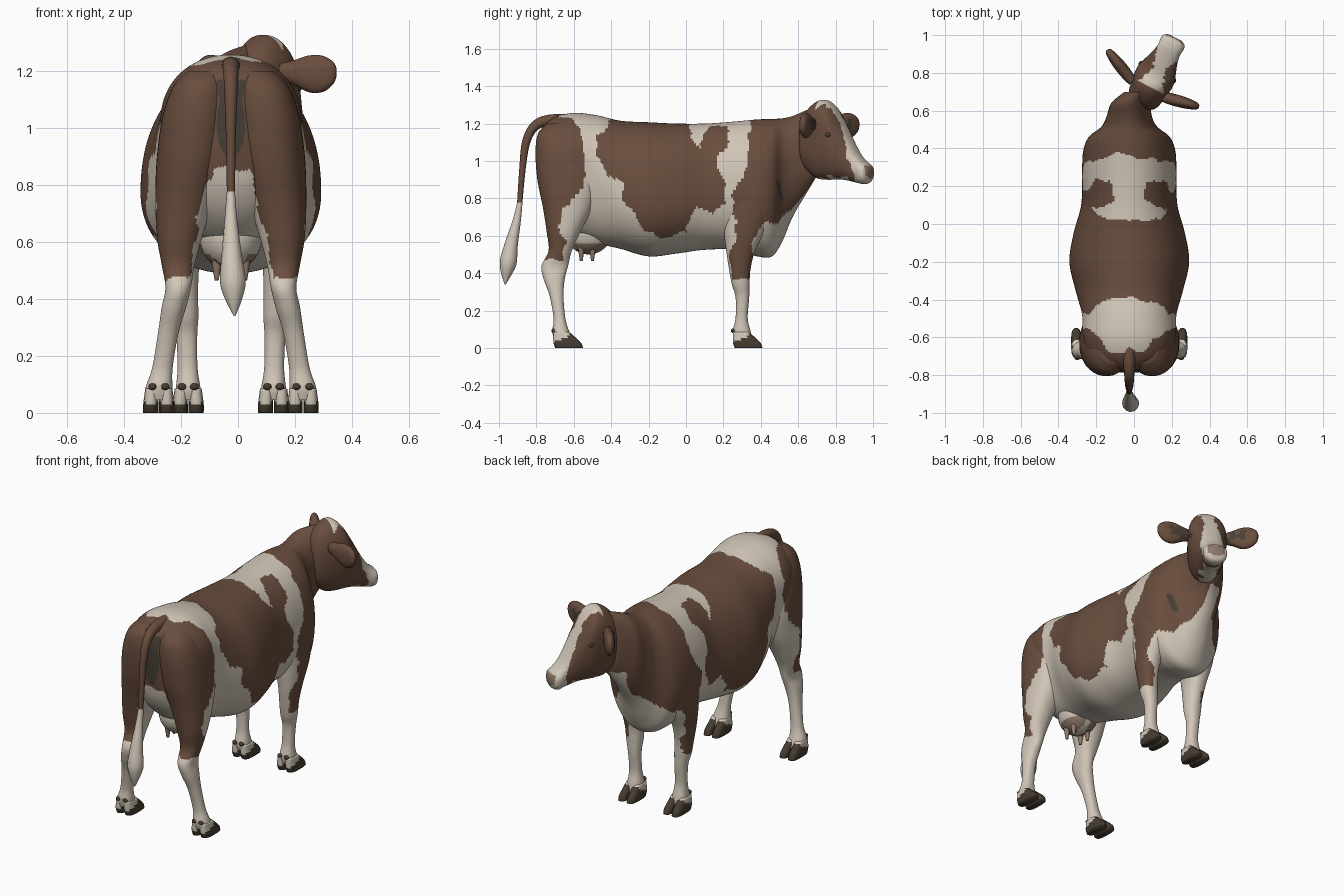
import bpy, bmesh, math
from mathutils import Matrix, Vector, noise

if "Cube" in bpy.data.objects:
    bpy.data.objects.remove(bpy.data.objects["Cube"])

MID = -0.025  # x of the body's plane of symmetry


def material(name, rgb):
    m = bpy.data.materials.new(name)
    m.use_nodes = True
    m.diffuse_color = (*rgb, 1)
    bsdf = m.node_tree.nodes["Principled BSDF"]
    bsdf.inputs["Base Color"].default_value = (*rgb, 1)
    bsdf.inputs["Roughness"].default_value = 0.9
    return m


BROWN, WHITE, HOOF, NOSE, DARK = range(5)
MATS = [material("brown coat", (0.14, 0.074, 0.047)),
        material("cream coat", (0.64, 0.57, 0.48)),
        material("dark hoof", (0.06, 0.045, 0.03)),
        material("nose skin", (0.27, 0.19, 0.14)),
        material("dark skin", (0.06, 0.049, 0.035))]


def finish(name, bm, rule, matrix, smooth=True):
    """Colour the faces by rule, then place the mesh in the scene."""
    bmesh.ops.recalc_face_normals(bm, faces=bm.faces)
    for f in bm.faces:
        f.material_index = rule(f.calc_center_median(), f.normal) if callable(rule) else rule
        f.smooth = smooth
    bm.transform(matrix)
    mesh = bpy.data.meshes.new(name)
    bm.to_mesh(mesh)
    bm.free()
    for m in MATS:
        mesh.materials.append(m)
    bpy.context.collection.objects.link(bpy.data.objects.new(name, mesh))


def spline(rows, steps):
    """Catmull-Rom through the stations."""
    rows = [Vector(r) for r in rows]
    out = []
    for i in range(len(rows) - 1):
        a, b, c, d = rows[max(i - 1, 0)], rows[i], rows[i + 1], rows[min(i + 2, len(rows) - 1)]
        for k in range(steps):
            t = k / steps
            out.append(b + (c - a) * (t / 2) + (a * 2 - b * 5 + c * 4 - d) * (t * t / 2)
                       + (b * 3 - a - c * 3 + d) * (t ** 3 / 2))
    return out + [rows[-1]]


def loft(name, rows, rule, axis="y", n=40, steps=8, power=0.9, matrix=Matrix()):
    """Rows are: place on axis, low, high, centre x, half width, height of widest point (0-1)."""
    bm = bmesh.new()
    rings = []
    for t, lo, hi, cx, hw, frac in spline(rows, steps):
        mid = lo + (hi - lo) * frac
        ring = []
        for k in range(n):
            ang = math.tau * (k + 0.5) / n
            c, s = (math.copysign(abs(v) ** power, v) for v in (math.cos(ang), math.sin(ang)))
            v = mid + s * (hi - mid if s > 0 else mid - lo)
            ring.append(bm.verts.new((cx + hw * c, t, v) if axis == "y" else (cx + hw * c, v, t)))
        rings.append(ring)
    for a, b in zip(rings, rings[1:]):
        for k in range(n):
            j = (k + 1) % n
            bm.faces.new((a[k], a[j], b[j], b[k]))
    bm.faces.new(rings[0])
    bm.faces.new(rings[-1])
    finish(name, bm, rule, matrix)


def ball(name, centre, size, rule, matrix=Matrix()):
    bm = bmesh.new()
    bmesh.ops.create_uvsphere(bm, u_segments=28, v_segments=18, radius=1)
    bm.transform(Matrix.Translation(centre) @ Matrix.Diagonal((*size, 1)))
    finish(name, bm, rule, matrix)


# Coat patches as outlines in side view (y, z)
RUMP = [(-.72, 1.3), (-.69, 1.245), (-.61, 1.225), (-.57, 1.18), (-.55, 1.1), (-.53, 1), (-.56, .85),
        (-.66, .75), (-.68, .65), (-.64, .57), (-.66, .47), (-.95, .47), (-.95, 1.3)]
BARREL = [(-.385, 1.3), (-.4, 1.2), (-.44, 1.17), (-.475, 1.13), (-.48, 1.05), (-.44, .95),
          (-.42, .9), (-.33, .9), (-.34, .8), (-.28, .74), (-.24, .63), (-.1, .59), (0, .62),
          (.06, .75), (.15, .72), (.2, .78), (.21, .85), (.18, .97), (.15, 1.03), (.07, 1.08),
          (.02, 1.17), (.02, 1.3)]
SPOT = [(.08, 1.08), (.1, 1.15), (.13, 1.185), (.23, 1.185), (.235, 1.1), (.18, 1.04), (.16, .98)]
SHOULDER = [(.37, 1.4), (.36, 1.2), (.33, 1.1), (.33, .97), (.28, .88), (.25, .83), (.24, .76),
            (.26, .68), (.255, .56), (.235, .5), (.245, .36), (.34, .36), (.345, .52), (.36, .58),
            (.4, .66), (.47, .67), (.55, .76), (.6, .87), (.65, .95), (.8, .9), (.8, 1.4)]


def inside(poly, y, z):
    hit = False
    for (y1, z1), (y2, z2) in zip(poly, poly[1:] + poly[:1]):
        if (z1 > z) != (z2 > z) and y < y1 + (z - z1) * (y2 - y1) / (z2 - z1):
            hit = not hit
    return hit


def coat(c, normal):
    wob = noise.noise_vector(c * 14) * 0.022
    y, z, x = c.y + wob.y, c.z + wob.z, abs(c.x - MID) + wob.x
    # Bare skin under the tail and a fold on the chest
    if c.y < -0.7 and abs(c.x - MID) < 0.015 + 0.12 * (c.z - 0.88) and 0.88 < c.z < 1.17:
        return DARK
    if c.x > 0 and abs(c.y - 0.49 - (0.9 - c.z) * 0.2) < 0.011 and 0.79 < c.z < 0.9:
        return DARK
    # Pale inner thighs and inner forelegs
    if z < 0.85 and y < -0.5 and x < 0.07 + (0.85 - z) * 0.22:
        return WHITE
    if z < 0.72 and y > 0.2 and x < (0.165 if z < 0.57 else 0.11):
        return WHITE
    # Brown neck sides leave a narrow pale throat
    if y > 0.43 and z > 0.67 and x > 0.045 + max(0, 0.78 - z):
        return BROWN
    return BROWN if any(inside(p, y, z) for p in (RUMP, BARREL, SPOT, SHOULDER)) else WHITE


# Trunk and neck
loft("body", [
    (-.785, .9, 1.13, MID, .05, .5),
    (-.76, .78, 1.19, MID, .13, .6),
    (-.7, .68, 1.235, MID, .21, .65),
    (-.6, .6, 1.257, MID, .245, .65),
    (-.48, .56, 1.245, MID, .25, .6),
    (-.35, .53, 1.215, MID, .285, .45),
    (-.2, .49, 1.207, MID, .317, .4),
    (-.05, .505, 1.2, MID, .295, .4),
    (.1, .525, 1.2, MID, .255, .42),
    (.25, .525, 1.21, MID, .25, .45),
    (.38, .49, 1.222, MID, .245, .45),
    (.46, .49, 1.225, MID, .215, .5),
    (.515, .57, 1.228, MID, .148, .55),
    (.57, .7, 1.24, MID, .12, .55),
    (.64, .82, 1.27, -.015, .105, .55),
    (.7, .92, 1.29, .03, .08, .5)], coat, n=120, steps=16, power=0.94)

# Legs: rows run from the hoof up
HIND = [(.045, -.705, -.605, .253, .05, .5), (.09, -.715, -.625, .252, .047, .5),
        (.16, -.708, -.645, .24, .036, .5), (.28, -.73, -.655, .22, .036, .5),
        (.37, -.762, -.648, .2, .043, .5), (.44, -.772, -.63, .185, .045, .4),
        (.52, -.735, -.61, .185, .058, .5), (.62, -.745, -.565, .18, .08, .5),
        (.75, -.765, -.5, .162, .103, .5), (.9, -.795, -.46, .138, .122, .5),
        (1.05, -.805, -.5, .12, .118, .5), (1.15, -.79, -.55, .105, .095, .5),
        (1.2, -.74, -.6, .09, .06, .5)]
FORE = [(.045, .26, .355, .15, .046, .5), (.09, .25, .345, .15, .043, .5),
        (.16, .265, .33, .152, .035, .5), (.27, .265, .338, .155, .037, .5),
        (.34, .245, .34, .16, .046, .5), (.42, .23, .345, .165, .05, .5),
        (.52, .215, .37, .17, .06, .5), (.65, .2, .43, .165, .08, .5),
        (.8, .19, .46, .16, .088, .5), (.95, .23, .43, .155, .08, .5),
        (1.05, .29, .38, .14, .04, .5)]


def leg(prefix, rows, side, heel):
    loft(prefix + "_leg", [(t, lo, hi, MID + side * cx, hw, f) for t, lo, hi, cx, hw, f in rows],
         coat, axis="z", n=48, steps=12)
    foot = MID + side * rows[0][3]

    def hoof_coat(c, normal):
        return HOOF if c.z < 0.035 + (c.y - heel) * 0.45 else WHITE

    for toe in (-1, 1):
        x = foot + toe * 0.025
        loft(prefix + "_hoof", [(0, heel, heel + .15, x + toe * .003, .027, .5),
                                (.03, heel - .01, heel + .138, x + toe * .003, .027, .5),
                                (.085, heel - .01, heel + .078, x, .023, .5)],
             hoof_coat, axis="z", n=16, steps=5, power=0.7)
        ball(prefix + "_dewclaw", (foot + toe * .022, heel - .01, .092), (.015, .01, .012), HOOF)


for word, side in (("left", 1), ("right", -1)):
    leg(word + "_hind", HIND, side, -.7)
    leg(word + "_fore", FORE, side, .26)


# Udder and teats
def udder_coat(c, normal):
    patch = c.z + noise.noise(c * 16) * 0.05 < 0.555 and c.y > -0.59
    return NOSE if patch and abs(c.x - MID) > 0.02 else WHITE


ball("udder", (MID, -.52, .615), (.11, .12, .115), udder_coat)
for sx in (-1, 1):
    for y in (-.5, -.56):
        loft("teat", [(.465, y - .008, y + .008, MID + sx * .05, .007, .5),
                      (.5, y - .013, y + .013, MID + sx * .05, .013, .5),
                      (.56, y - .022, y + .022, MID + sx * .05, .022, .5)],
             NOSE, axis="z", n=12, steps=3)


# Tail: bent tube with a long pale tuft
def tube(name, points, mat):
    cu = bpy.data.curves.new(name, "CURVE")
    cu.dimensions = "3D"
    cu.bevel_depth, cu.bevel_resolution, cu.use_fill_caps = 1, 4, True
    sp = cu.splines.new("POLY")
    path = spline(points, 6)
    sp.points.add(len(path) - 1)
    for p, (x, y, z, r) in zip(sp.points, path):
        p.co, p.radius = (x, y, z, 1), r
    sp.use_smooth = True
    cu.materials.append(MATS[mat])
    bpy.context.collection.objects.link(bpy.data.objects.new(name, cu))


tube("tail", [(MID, -.64, 1.215, .036), (MID, -.74, 1.215, .031), (MID, -.81, 1.185, .026),
              (MID, -.855, 1.1, .022), (MID, -.875, .95, .017), (MID, -.89, .76, .014)], BROWN)
tube("tail_tuft", [(MID, -.888, .78, .014), (MID, -.905, .68, .022), (-.022, -.935, .55, .036),
                   (-.018, -.95, .46, .045), (-.015, -.96, .4, .03), (-.012, -.967, .34, .003)], WHITE)

# Head, turned to one side
HEAD = Matrix.Translation((.075, .71, 0)) @ Matrix.Rotation(math.radians(-27.5), 4, "Z")


def face_coat(c, normal):
    wob = noise.noise(c * 25) * 0.02
    if c.y > 0.285 and 0.92 < c.z < 0.975 and abs(c.x) < 0.05:
        return NOSE
    if c.y + wob > 0.235 or (c.z + wob < 0.916 and c.y < 0.2):
        return WHITE
    blaze = 0.056 + 0.02 * math.cos(c.y * 25) + wob
    return WHITE if abs(c.x) < blaze and normal.z > 0 and c.y > 0.02 else BROWN


loft("head", [
    (-.1, 1.02, 1.2, 0, .04, .5),
    (-.07, .96, 1.26, 0, .08, .5),
    (-.01, .91, 1.315, 0, .098, .55),
    (.045, .9, 1.325, 0, .106, .6),
    (.095, .9, 1.285, 0, .106, .65),
    (.145, .9, 1.205, 0, .09, .6),
    (.195, .892, 1.115, 0, .073, .55),
    (.24, .882, 1.04, 0, .065, .55),
    (.275, .876, 1, 0, .068, .55),
    (.298, .884, .985, 0, .062, .55),
    (.312, .905, .965, 0, .038, .5)], face_coat, n=72, steps=10, power=0.85, matrix=HEAD)

for word, side in (("left", 1), ("right", -1)):
    ball(word + "_eye", (side * .1, .105, 1.14), (.01, .016, .012), DARK, HEAD)
    ball(word + "_nostril", (side * .035, .295, .96), (.012, .012, .01), DARK, HEAD)

    def ear_coat(c, normal):
        edge = noise.noise(c * 30) * 0.03
        hollow = normal.x * side < -0.4 and 0.05 < c.y + edge < 0.15 and abs(c.z + edge) < 0.026
        return DARK if hollow else BROWN

    turn = Matrix.Rotation(math.radians(-72 * side - 6), 4, "Z")
    loft(word + "_ear", [
        (0, -.025, .03, 0, .024, .5),
        (.06, -.042, .042, 0, .031, .5),
        (.12, -.07, .06, 0, .031, .5),
        (.17, -.068, .058, 0, .026, .5),
        (.205, -.042, .038, 0, .018, .5),
        (.217, -.018, .018, 0, .008, .5)], ear_coat, n=28, steps=6,
        matrix=HEAD @ Matrix.Translation((side * .08 - .012, 0, 1.195)) @ turn)
